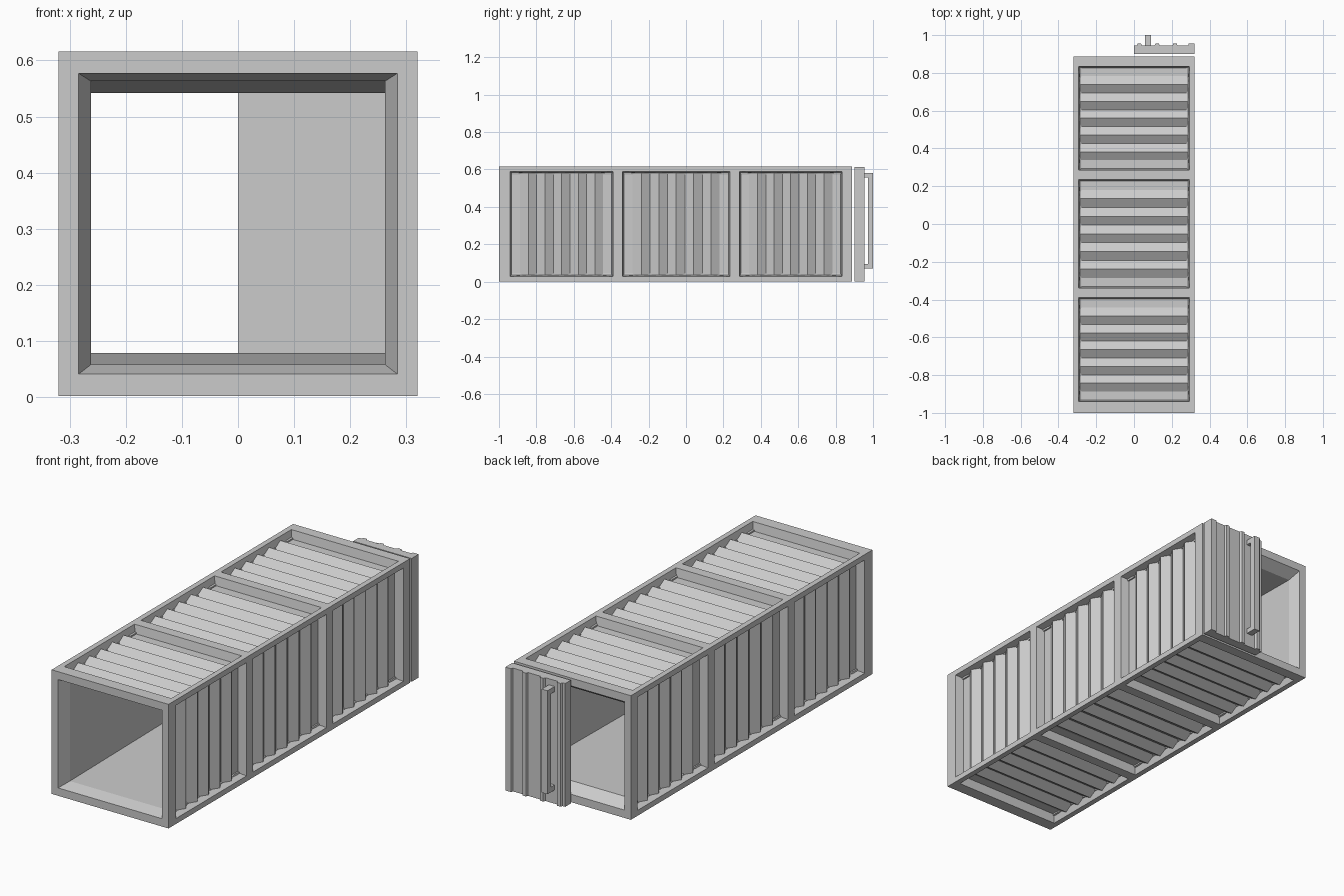
import bpy, bmesh

if "Cube" in bpy.data.objects:
    bpy.data.objects.remove(bpy.data.objects["Cube"])

HX, HZ, ZC = 0.32, 0.307, 0.309           # half width, half height, centre height
FRONT, BACK = -1.0, 0.888
PANELS = [(-0.94, -0.39), (-0.34, 0.235), (0.285, 0.835)]
RIM, INSET = 0.027, 0.008                 # rail width, slope of recess walls
TROUGH, PEAK = 0.042, 0.015               # depth of corrugation below the rails


def finish(bm, name):
    bmesh.ops.remove_doubles(bm, verts=bm.verts, dist=1e-5)
    bmesh.ops.recalc_face_normals(bm, faces=bm.faces)
    mesh = bpy.data.meshes.new(name)
    bm.to_mesh(mesh)
    bm.free()
    obj = bpy.data.objects.new(name, mesh)
    bpy.context.collection.objects.link(obj)
    return obj


def face(bm, *pts):
    return bm.faces.new([bm.verts.new(p) for p in pts])


def box(name, x0, x1, y0, y1, z0, z1):
    bm = bmesh.new()
    bmesh.ops.create_cube(bm, size=1)
    for v in bm.verts:
        v.co = ((x0 + x1) / 2 + v.co.x * (x1 - x0),
                (y0 + y1) / 2 + v.co.y * (y1 - y0),
                (z0 + z1) / 2 + v.co.z * (z1 - z0))
    return finish(bm, name)


# Each side: u runs across the side, v along y, d is depth below the outer surface
def side_mapper(axis, sign):
    if axis == 'x':
        return HZ, lambda u, v, d: (sign * (HX - d), v, ZC + u)
    return HX, lambda u, v, d: (u, v, ZC + sign * (HZ - d))


def corrugated_panel(bm, P, op, v0, v1):
    inner = op - INSET
    a, b = v0 + INSET, v1 - INSET
    depths = [TROUGH] + [TROUGH, PEAK] * 5 + [TROUGH, TROUGH]
    n = len(depths) - 1
    line = [(a + (b - a) * i / n, d) for i, d in enumerate(depths)]
    for (va, da), (vb, db) in zip(line, line[1:]):
        face(bm, P(-inner, va, da), P(inner, va, da), P(inner, vb, db), P(-inner, vb, db))
    # recess walls along the rails and at both ends
    for s in (-1, 1):
        face(bm, P(s * op, v0, 0), *[P(s * inner, v, d) for v, d in line], P(s * op, v1, 0))
    for v, w in ((v0, a), (v1, b)):
        face(bm, P(-op, v, 0), P(op, v, 0), P(inner, w, TROUGH), P(-inner, w, TROUGH))


def ring(y, x, z0, z1):
    return [(-x, y, z0), (x, y, z0), (x, y, z1), (-x, y, z1)]


# Container body: rails, corrugated panels, end frames and inner lining
bm = bmesh.new()
for axis in 'xz':
    for sign in (-1, 1):
        hw, P = side_mapper(axis, sign)
        op = hw - RIM
        us = [-hw, -op, op, hw]
        vs = [FRONT] + [v for p in PANELS for v in p] + [BACK]
        for i in range(3):
            for v0, v1 in zip(vs, vs[1:]):
                if i == 1 and (v0, v1) in PANELS:
                    corrugated_panel(bm, P, op, v0, v1)
                else:
                    face(bm, P(us[i], v0, 0), P(us[i + 1], v0, 0),
                         P(us[i + 1], v1, 0), P(us[i], v1, 0))
        # end frame edge down to the opening
        ix, iz = 0.284, 0.268
        for v in (FRONT, BACK):
            if axis == 'x':
                inn = [(sign * ix, v, ZC + iz), (sign * ix, v, ZC - iz)]
            else:
                inn = [(ix, v, ZC + sign * iz), (-ix, v, ZC + sign * iz)]
            face(bm, *[P(u, v, 0) for u in us], *inn)
rings = [ring(FRONT, 0.284, ZC - 0.268, ZC + 0.268), ring(-0.94, 0.262, 0.058, 0.563),
         ring(0.835, 0.262, 0.079, 0.542), ring(BACK, 0.284, ZC - 0.268, ZC + 0.268)]
for r, s in zip(rings, rings[1:]):
    for i in range(4):
        j = (i + 1) % 4
        face(bm, r[i], r[j], s[j], s[i])
finish(bm, "container_body")

# Door leaf with vertical ribs, extruded from its plan outline
Y0, Y1, Y2 = 0.90, 0.944, 0.955
outline = [(0.0, Y0), (0.0, Y1)]
for x0, x1 in ((0.014, 0.042), (0.108, 0.136), (0.203, 0.231)):
    outline += [(x0, Y1), (x0 + 0.005, Y2), (x1 - 0.005, Y2), (x1, Y1)]
outline += [(0.285, Y1), (0.29, Y2), (0.32, Y2), (0.32, Y0)]
bm = bmesh.new()
f = face(bm, *[(x, y, 0.002) for x, y in outline])
ext = bmesh.ops.extrude_face_region(bm, geom=[f])
for e in ext['geom']:
    if isinstance(e, bmesh.types.BMVert):
        e.co.z = 0.612
finish(bm, "door")

# Door locking bar with two brackets
box("locking_bar", 0.058, 0.09, 0.972, 1.0, 0.07, 0.582)
for label, z in (("lower", 0.07), ("upper", 0.557)):
    box(label + "_bracket", 0.058, 0.09, 0.94, 0.974, z, z + 0.025)
